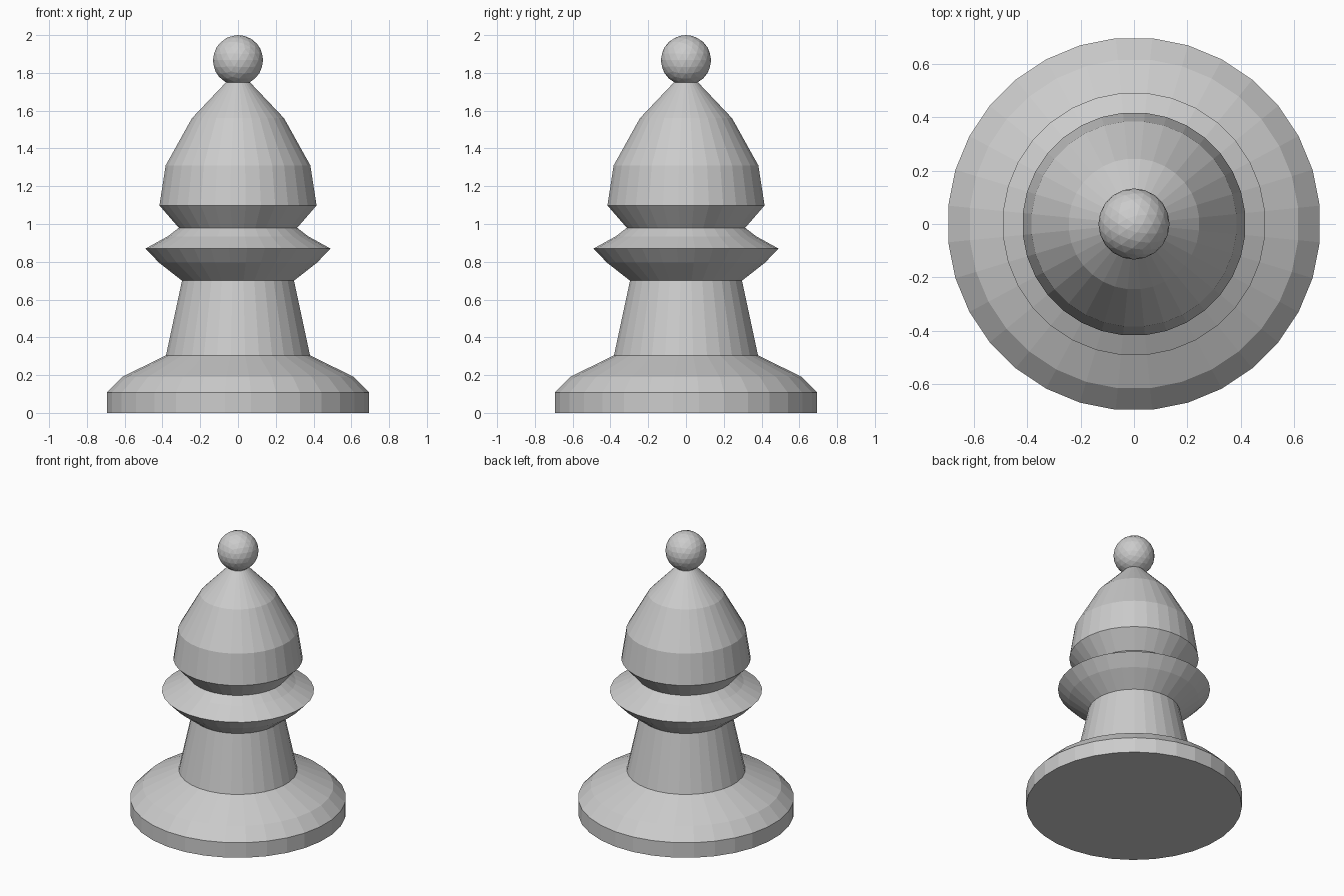
import bpy, bmesh, math

if "Cube" in bpy.data.objects:
    bpy.data.objects.remove(bpy.data.objects["Cube"])

SIDES = 32


def lathe(name, profile):
    """Revolve (radius, height) rings around z and cap both ends."""
    bm = bmesh.new()
    rings = []
    for r, z in profile:
        ring = []
        for i in range(SIDES):
            a = 2 * math.pi * (i + 0.5) / SIDES
            ring.append(bm.verts.new((r * math.cos(a), r * math.sin(a), z)))
        rings.append(ring)
    for lo, hi in zip(rings, rings[1:]):
        for i in range(SIDES):
            j = (i + 1) % SIDES
            bm.faces.new((lo[i], lo[j], hi[j], hi[i]))
    bm.faces.new(rings[0][::-1])
    bm.faces.new(rings[-1])
    mesh = bpy.data.meshes.new(name)
    bm.to_mesh(mesh)
    bm.free()
    obj = bpy.data.objects.new(name, mesh)
    bpy.context.collection.objects.link(obj)
    return obj


# Turned body: base, stem, collar and pointed head
lathe("turned_body", [
    (0.698, 0.0), (0.698, 0.107), (0.617, 0.19), (0.383, 0.305),  # base
    (0.298, 0.70),                                                # stem
    (0.42, 0.795), (0.492, 0.87), (0.373, 0.935), (0.315, 0.98),  # collar
    (0.418, 1.098), (0.385, 1.31), (0.245, 1.56), (0.064, 1.75),  # head
])

# Faceted ball on the tip
bpy.ops.mesh.primitive_ico_sphere_add(subdivisions=3, radius=0.133,
                                      location=(0, 0, 1.867))
bpy.context.object.name = "finial_ball"
